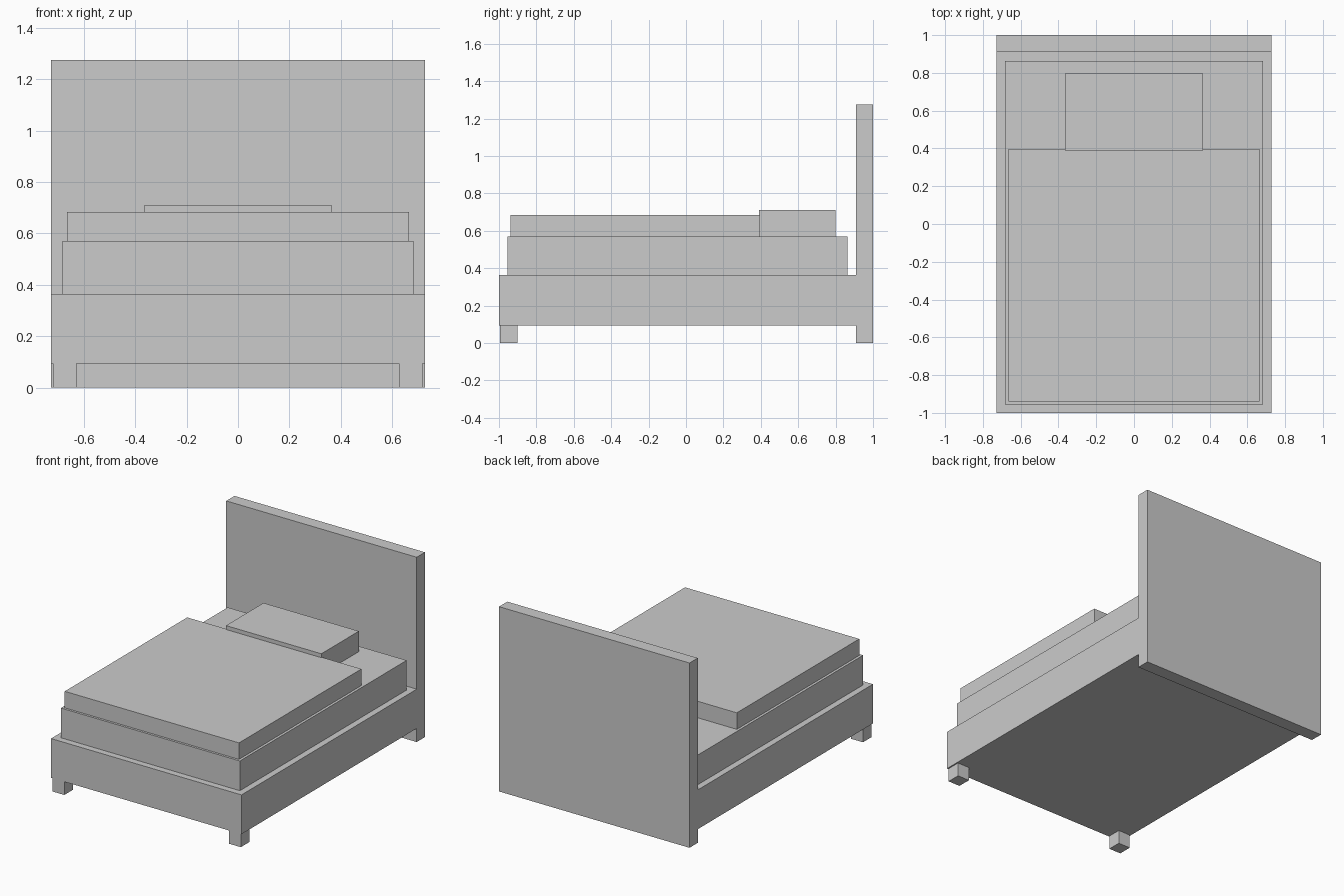
import bpy

cube = bpy.data.objects.get("Cube")
if cube:
    bpy.data.objects.remove(cube, do_unlink=True)

# Single plain grey
grey = bpy.data.materials.new("light grey")
grey.use_nodes = True
colour = (0.6, 0.6, 0.6, 1)
grey.diffuse_color = colour
grey.node_tree.nodes["Principled BSDF"].inputs["Base Color"].default_value = colour


def box(name, x, y, z):
    """Box spanning the given (low, high) range on each axis."""
    spans = (x, y, z)
    bpy.ops.mesh.primitive_cube_add(size=1, location=[(a + b) / 2 for a, b in spans])
    obj = bpy.context.object
    obj.name = name
    obj.scale = [b - a for a, b in spans]
    bpy.ops.object.transform_apply(location=False, rotation=False, scale=True)
    obj.data.materials.append(grey)
    return obj


def centred(name, half_width, y, z):
    return box(name, (-half_width, half_width), y, z)


# Bed frame and headboard, which reaches the floor
centred("headboard", 0.727, (0.91, 1.0), (0, 1.275))
centred("bed_frame", 0.727, (-1.0, 0.91), (0.094, 0.365))

# Bedding
centred("mattress", 0.683, (-0.955, 0.863), (0.365, 0.57))
centred("blanket", 0.665, (-0.939, 0.396), (0.57, 0.684))
centred("pillow", 0.364, (0.389, 0.798), (0.57, 0.711))

# Front legs
for side, x in (("left", (0.627, 0.718)), ("right", (-0.72, -0.629))):
    box("front_leg_" + side, x, (-0.995, -0.901), (0, 0.094))
